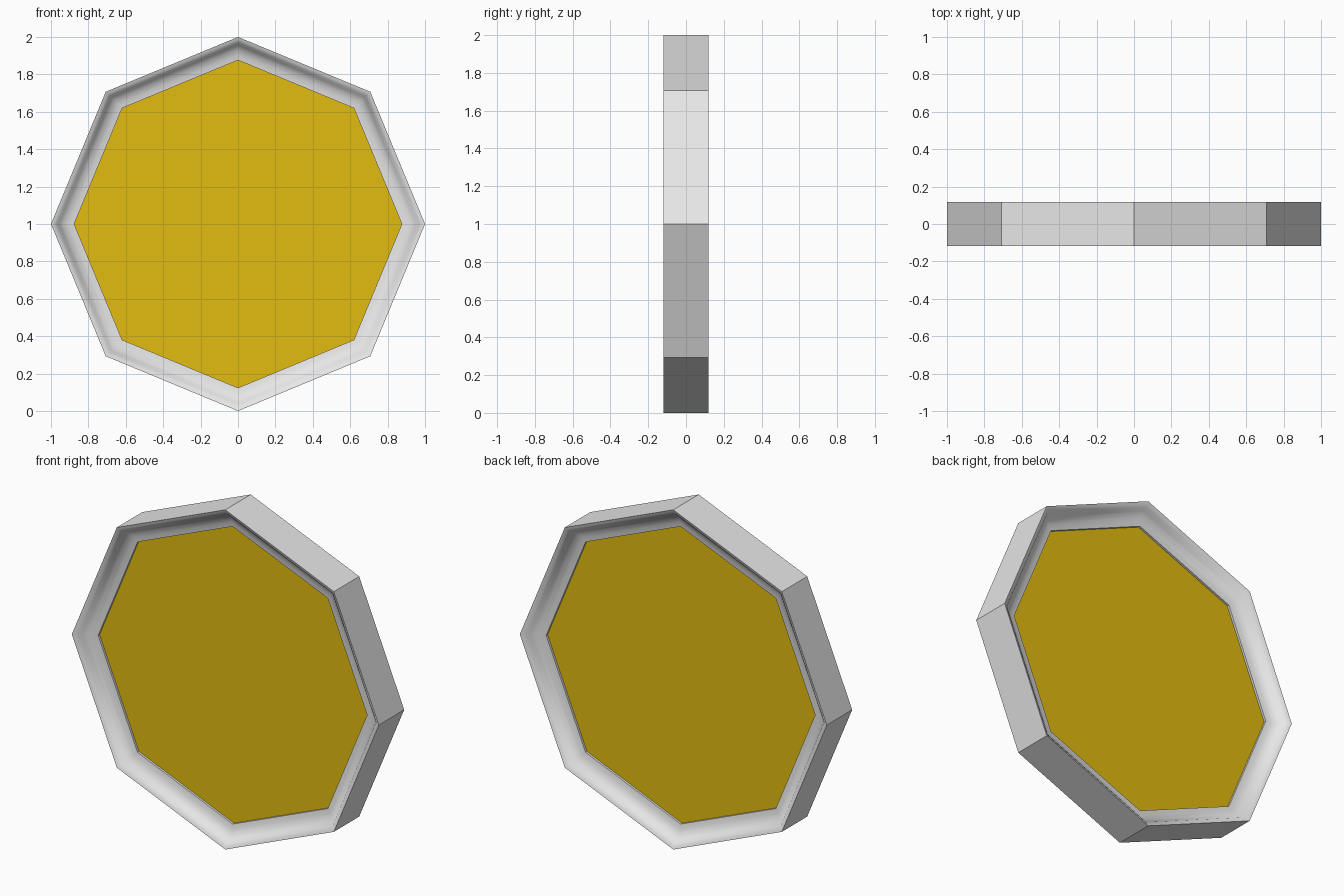
import bpy, bmesh, math

if "Cube" in bpy.data.objects:
    bpy.data.objects.remove(bpy.data.objects["Cube"])

SIDES = 8
CENTRE_Z = 1.0


def material(name, rgb):
    m = bpy.data.materials.new(name)
    m.diffuse_color = (*rgb, 1.0)
    m.use_nodes = True
    m.node_tree.nodes["Principled BSDF"].inputs["Base Color"].default_value = m.diffuse_color
    return m


def add_object(name, bm, mat):
    bmesh.ops.recalc_face_normals(bm, faces=bm.faces)
    me = bpy.data.meshes.new(name)
    bm.to_mesh(me)
    bm.free()
    me.materials.append(mat)
    ob = bpy.data.objects.new(name, me)
    bpy.context.collection.objects.link(ob)
    return ob


def ring(bm, r, y):
    # one octagon loop facing the y axis, points at top, bottom and sides
    return [bm.verts.new((r * math.cos(math.tau * i / SIDES), y,
                          CENTRE_Z + r * math.sin(math.tau * i / SIDES)))
            for i in range(SIDES)]


grey = material("light_grey", (0.8, 0.8, 0.8))
gold = material("gold_yellow", (0.76, 0.50, 0.005))

# Rim: half profile (radius, depth) from outer edge over the lip and cove to the step
half = [(1.0, 0.118), (0.985, 0.113), (0.97, 0.101), (0.956, 0.081),
        (0.935, 0.064), (0.905, 0.054), (0.876, 0.050), (0.876, 0.030)]
profile = [(r, -y) for r, y in half] + [(r, y) for r, y in reversed(half)]
bm = bmesh.new()
loops = [ring(bm, r, y) for r, y in profile]
n = len(loops)
last = len(half) - 1
for k in range(n):
    a, b = loops[k], loops[(k + 1) % n]
    for i in range(SIDES):
        j = (i + 1) % SIDES
        f = bm.faces.new((a[i], a[j], b[j], b[i]))
        # smooth cove on both sides, flat outer wall and inner step
        f.smooth = k < last - 1 or last + 1 < k < n - 1
# keep the edges between flat and smooth faces crisp
for e in bm.edges:
    if not all(f.smooth for f in e.link_faces):
        e.smooth = False
add_object("rim", bm, grey)

# Coin-like centre panel, visible on both sides
bm = bmesh.new()
front, back = ring(bm, 0.876, -0.037), ring(bm, 0.876, 0.037)
bm.faces.new(front)
bm.faces.new(back)
for i in range(SIDES):
    j = (i + 1) % SIDES
    bm.faces.new((front[i], front[j], back[j], back[i]))
add_object("centre_panel", bm, gold)
